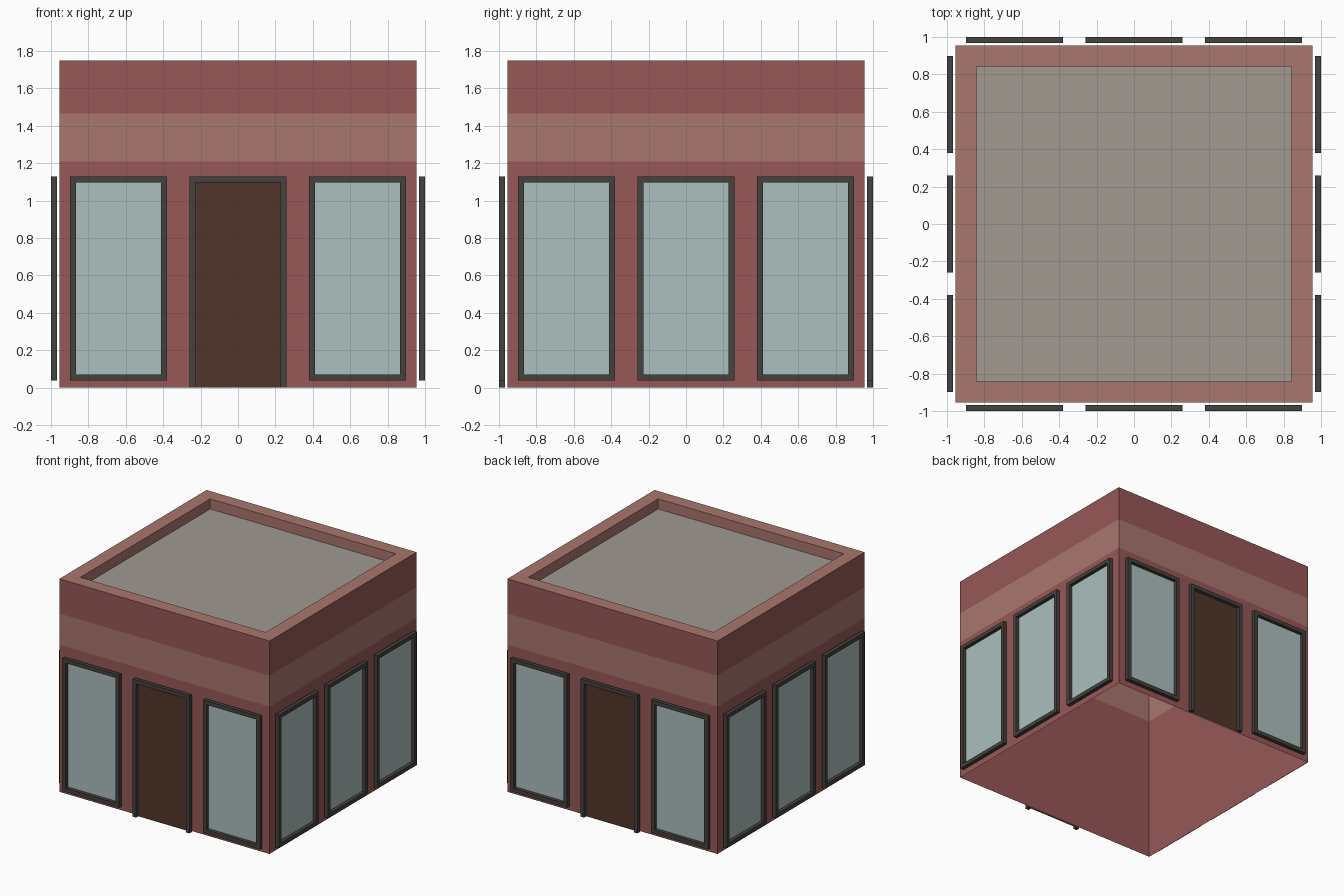
import bpy
from math import pi
from mathutils import Matrix

if "Cube" in bpy.data.objects:
    bpy.data.objects.remove(bpy.data.objects["Cube"])


def material(name, r, g, b):
    m = bpy.data.materials.new(name)
    m.diffuse_color = [(c / 255) ** 2.2 for c in (r, g, b)] + [1]
    m.use_nodes = True
    m.node_tree.nodes["Principled BSDF"].inputs["Base Color"].default_value = m.diffuse_color
    return m


BRICK = material("brick_red", 150, 88, 88)
TRIM = material("pale_red", 168, 117, 110)
FRAME = material("dark_frame", 70, 68, 64)
GLASS = material("glass", 170, 190, 188)
WOOD = material("door_brown", 82, 56, 46)
ROOF = material("roof_grey", 160, 152, 144)


def add_mesh(name, verts, faces, mats, slots=None, turn=0):
    me = bpy.data.meshes.new(name)
    me.from_pydata(verts, [], faces)
    me.transform(Matrix.Rotation(turn * pi / 2, 4, 'Z'))
    for m in mats:
        me.materials.append(m)
    if slots:
        me.polygons.foreach_set("material_index", slots)
    ob = bpy.data.objects.new(name, me)
    bpy.context.collection.objects.link(ob)
    return ob


def square(h, z):
    return [(-h, -h, z), (h, -h, z), (h, h, z), (-h, h, z)]


# Open-bottomed wall shell with pale band, parapet top and inner parapet
W, P, ROOF_Z = 0.955, 0.843, 1.667
rings = [(W, 0), (W, 1.21), (W, 1.465), (W, 1.75), (P, 1.75), (P, ROOF_Z)]
verts = [v for h, z in rings for v in square(h, z)]
faces, slots = [], []
for r, slot in enumerate([0, 1, 0, 1, 1]):
    for i in range(4):
        a, b = 4 * r + i, 4 * r + (i + 1) % 4
        faces.append((a, b, b + 4, a + 4))
        slots.append(slot)
add_mesh("walls", verts, faces, [BRICK, TRIM], slots)

# Recessed flat roof
add_mesh("roof", square(P, ROOF_Z), [(0, 1, 2, 3)], [ROOF])

HALF, BAR, TOP, FRONT, BACK = 0.259, 0.032, 1.13, -1.0, -0.969


def opening(kind, cx, z0, turn, pane_mat):
    door = kind == "door"
    h, t = HALF - BAR, TOP - BAR
    zi = z0 if door else z0 + BAR
    # Path runs up the left side, across the head and down the right side
    outer = [(cx - HALF, z0), (cx - HALF, TOP), (cx + HALF, TOP), (cx + HALF, z0)]
    inner = [(cx - h, zi), (cx - h, t), (cx + h, t), (cx + h, zi)]
    verts = []
    for o, n in zip(outer, inner):
        verts += [(o[0], FRONT, o[1]), (n[0], FRONT, n[1]),
                  (n[0], BACK, n[1]), (o[0], BACK, o[1])]
    faces = []
    for s in range(3 if door else 4):
        a, b = 4 * s, 4 * ((s + 1) % 4)
        for i in range(4):
            j = (i + 1) % 4
            faces.append((a + i, b + i, b + j, a + j))
    if door:
        faces += [(0, 1, 2, 3), (15, 14, 13, 12)]
    add_mesh(kind + "_frame", verts, faces, [FRAME], turn=turn)

    # Pane or door leaf at the back of the frame
    y = BACK - 0.002
    pane = [(cx - h, y, zi), (cx + h, y, zi), (cx + h, y, t), (cx - h, y, t)]
    add_mesh("door_leaf" if door else "window_pane", pane, [(0, 1, 2, 3)],
             [pane_mat], turn=turn)


# Three openings per side; doors in the middle of front and back
for turn in range(4):
    for cx in (-0.639, 0, 0.639):
        if cx == 0 and turn % 2 == 0:
            opening("door", cx, 0, turn, WOOD)
        else:
            opening("window", cx, 0.038, turn, GLASS)
